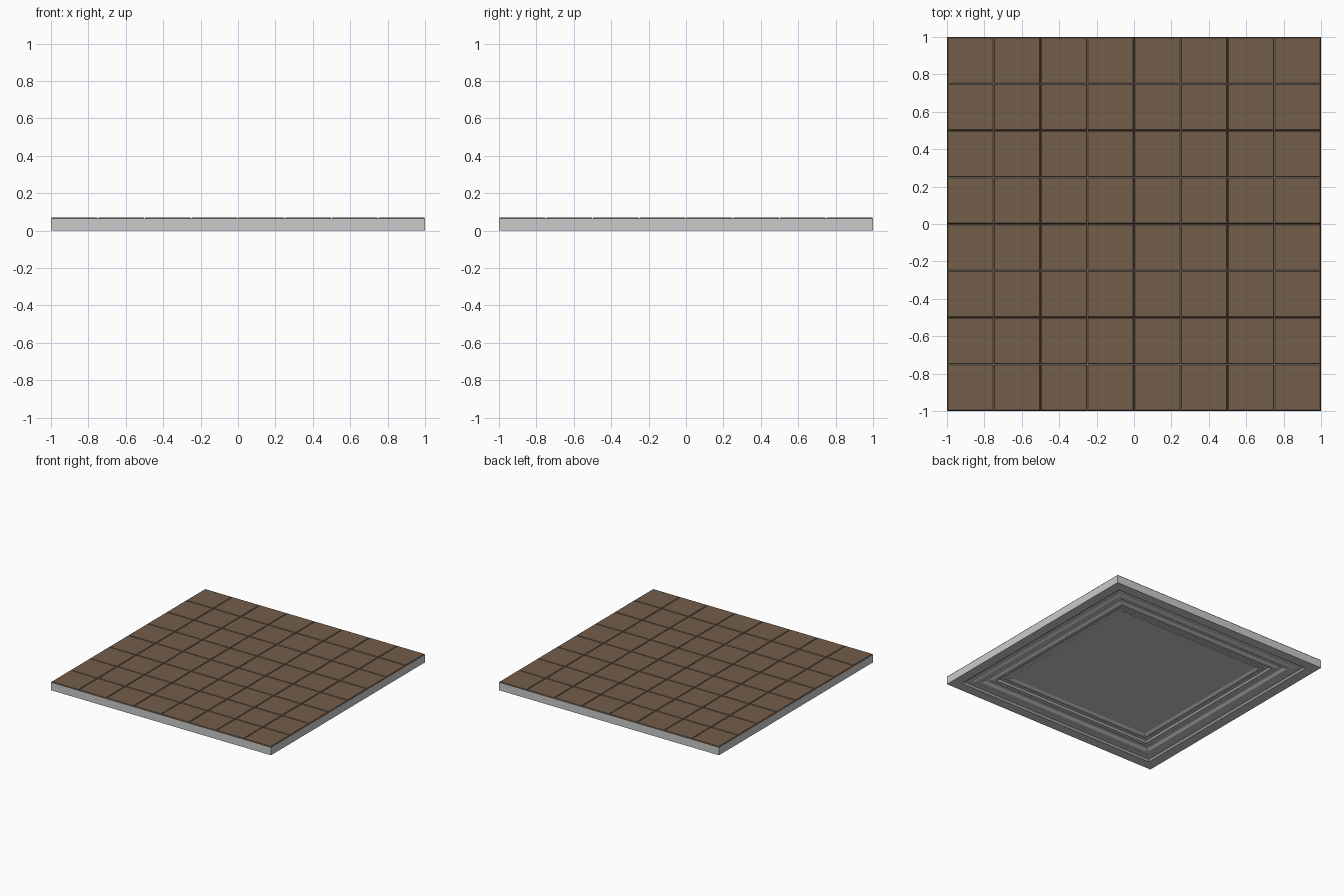
import bpy, bmesh

cube = bpy.data.objects.get("Cube")
if cube:
    bpy.data.objects.remove(cube)


def material(name, rgb):
    m = bpy.data.materials.new(name)
    m.use_nodes = True
    colour = (*rgb, 1)
    m.diffuse_color = colour
    bsdf = next(n for n in m.node_tree.nodes if n.type == 'BSDF_PRINCIPLED')
    bsdf.inputs["Base Color"].default_value = colour
    return m


def finish(bm, name, mat):
    bmesh.ops.recalc_face_normals(bm, faces=bm.faces)
    mesh = bpy.data.meshes.new(name)
    bm.to_mesh(mesh)
    bm.free()
    mesh.materials.append(mat)
    obj = bpy.data.objects.new(name, mesh)
    bpy.context.collection.objects.link(obj)
    return obj


def square_stack(bm, profile, cx=0, cy=0):
    """Joins concentric squares (half size, height) and caps both ends."""
    rings = [[bm.verts.new((cx + sx * h, cy + sy * h, z))
              for sx, sy in ((-1, -1), (1, -1), (1, 1), (-1, 1))]
             for h, z in profile]
    for a, b in zip(rings, rings[1:]):
        for i in range(4):
            j = (i + 1) % 4
            bm.faces.new((a[i], a[j], b[j], b[i]))
    bm.faces.new(rings[0])
    bm.faces.new(rings[-1])


grey = material("plaster grey", (0.60, 0.60, 0.60))
brown = material("floor brown", (0.173, 0.112, 0.068))

TOP, BED = 0.07, 0.064

# Slab with a stepped moulding framing the recessed panel underneath
profile = [(1, BED), (1, 0), (0.92, 0), (0.905, 0.012), (0.865, 0.012),
           (0.85, 0.006), (0.82, 0.006), (0.80, 0.018), (0.775, 0.018),
           (0.765, 0.012), (0.735, 0.012), (0.72, 0.024), (0.695, 0.024),
           (0.688, 0.018), (0.665, 0.018), (0.65, 0.026)]
bm = bmesh.new()
square_stack(bm, profile)
finish(bm, "ceiling_slab", grey)

# Floor of square tiles with chamfered edges
COUNT = 8
pitch = 2 / COUNT
bm = bmesh.new()
for ix in range(COUNT):
    for iy in range(COUNT):
        square_stack(bm, [(pitch / 2 - 0.001, BED), (pitch / 2 - 0.001, BED + 0.001),
                          (pitch / 2 - 0.005, TOP)],
                     -1 + pitch * (ix + 0.5), -1 + pitch * (iy + 0.5))
finish(bm, "floor_tiles", brown)
